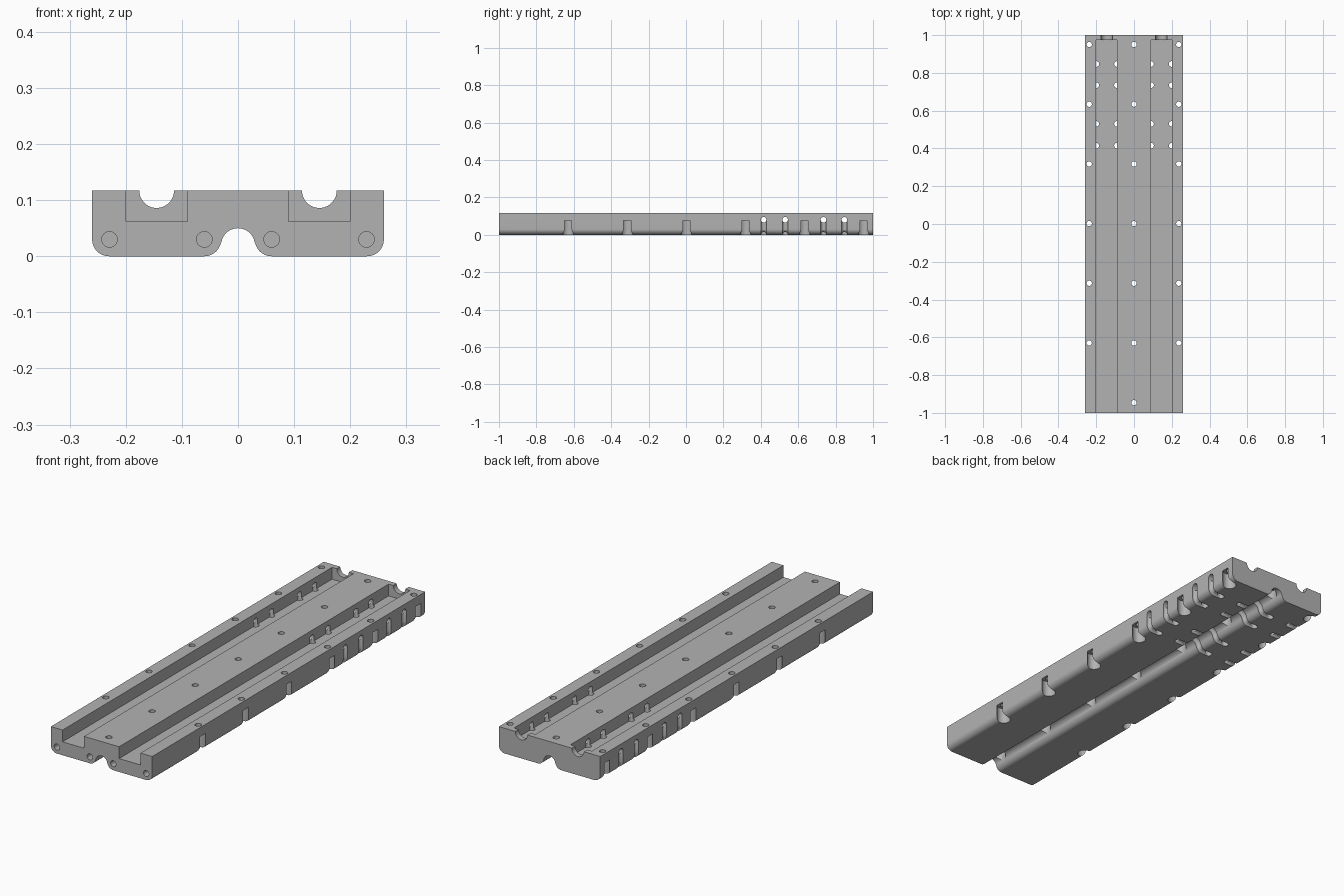
import bpy, bmesh, math
from mathutils import Vector

cube = bpy.data.objects.get("Cube")
if cube:
    bpy.data.objects.remove(cube, do_unlink=True)

WIDTH, HEIGHT, FLOOR = 0.26, 0.117, 0.062
INNER, OUTER, GROOVE_END = 0.09, 0.20, 0.975

grey = bpy.data.materials.new("plain grey")
grey.use_nodes = True
grey.diffuse_color = (0.45, 0.45, 0.45, 1)
grey.node_tree.nodes["Principled BSDF"].inputs["Base Color"].default_value = (0.45, 0.45, 0.45, 1)


def arc(cx, cz, r, start, end, steps=10):
    angles = [math.radians(start + (end - start) * i / steps) for i in range(steps + 1)]
    return [(cx + r * math.cos(a), cz + r * math.sin(a)) for a in angles]


def make(name, bm):
    bmesh.ops.recalc_face_normals(bm, faces=bm.faces)
    mesh = bpy.data.meshes.new(name)
    bm.to_mesh(mesh)
    bm.free()
    obj = bpy.data.objects.new(name, mesh)
    bpy.context.collection.objects.link(obj)
    return obj


def extrude_profile(name, profile, y0, y1):
    bm = bmesh.new()
    rings = [[bm.verts.new((x, y, z)) for x, z in profile] for y in (y0, y1)]
    skin(bm, rings)
    return make(name, bm)


def skin(bm, rings):
    n = len(rings[0])
    for a, b in zip(rings, rings[1:]):
        for i in range(n):
            j = (i + 1) % n
            bm.faces.new((a[i], a[j], b[j], b[i]))
    bm.faces.new(rings[0])
    bm.faces.new(rings[-1])


def tube(name, path, r, sides=20):
    """Round rod along a path, used as a drill or a swept channel."""
    pts = [Vector(p) for p in path]
    bm = bmesh.new()
    rings = []
    for i, p in enumerate(pts):
        t = (pts[min(i + 1, len(pts) - 1)] - pts[max(i - 1, 0)]).normalized()
        u = Vector((1, 0, 0)) if abs(t.y) > 0.9 else Vector((0, 1, 0))
        v = t.cross(u)
        angles = [math.tau * (k + 0.5) / sides for k in range(sides)]
        rings.append([bm.verts.new(p + r * (math.cos(a) * u + math.sin(a) * v)) for a in angles])
    skin(bm, rings)
    return make(name, bm)


def cut(cutter):
    mod = body.modifiers.new(cutter.name, 'BOOLEAN')
    mod.operation = 'DIFFERENCE'
    mod.solver = 'EXACT'
    mod.object = cutter
    cutter.hide_render = True
    bpy.context.view_layer.objects.active = body
    bpy.ops.object.modifier_apply(modifier=mod.name)
    bpy.data.objects.remove(cutter, do_unlink=True)


# Body: rounded lower edges and an arched channel underneath
lean = math.degrees(math.atan2(0.01, 0.06))
arch = arc(0, 0.02, 0.03, 90, lean) + arc(0.06, 0.03, 0.03, 180 + lean, 270)[1:]
corner = arc(0.23, 0.03, 0.03, 270, 360)
half = arch + corner + [(WIDTH, HEIGHT)]
mirrored = [(-x, z) for x, z in reversed(half[1:])]
body = extrude_profile("grooved_base", half + mirrored, -1, 1)

# Two long grooves, each with a half-round notch in the end wall
for s in (-1, 1):
    box = [(s * INNER, FLOOR), (s * OUTER, FLOOR), (s * OUTER, 0.2), (s * INNER, 0.2)]
    cut(extrude_profile("groove", box, -1.1, GROOVE_END))
    x = s * (INNER + OUTER) / 2
    cut(tube("end_notch", [(x, 0.9, HEIGHT), (x, 1.1, HEIGHT)], 0.031, 32))

# Screw holes with wide recesses from below
for row in range(7):
    y = 0.95 - row * 0.316
    for x in (-0.237, 0, 0.237):
        if x and row == 6:
            continue
        cut(tube("screw_recess", [(x, y, -0.05), (x, y, 0.075)], 0.03, 28))
        cut(tube("screw_hole", [(x, y, 0.05), (x, y, 0.2)], 0.014))

# Blind holes in the front face
for s in (-1, 1):
    for x in (0.06, 0.229):
        cut(tube("front_hole", [(s * x, -1.1, 0.03), (s * x, -0.9, 0.03)], 0.014))

# Tie channels: through the walls, down the holes and round the underside
R = 0.015
for y in (0.415, 0.53, 0.735, 0.847):
    cut(tube("tie_passage", [(-0.4, y, 0.08), (0.4, y, 0.08)], R))
    under = [(-x, z) for x, z in reversed(arch[1:])] + arch
    under = [(-INNER, 0)] + under + [(INNER, 0)]
    cut(tube("tie_channel", [(x, y, z) for x, z in under], R))
    for s in (-1, 1):
        for x in (INNER, OUTER):
            cut(tube("tie_hole", [(s * x, y, -0.05), (s * x, y, 0.09)], R))
        side = [(OUTER, 0)] + corner + [(WIDTH, 0.08)]
        cut(tube("side_channel", [(s * x, y, z) for x, z in side], R))

# Finish
body.data.materials.clear()
body.data.materials.append(grey)
for p in body.data.polygons:
    p.material_index = 0
bpy.ops.object.select_all(action='DESELECT')
body.select_set(True)
bpy.context.view_layer.objects.active = body
bpy.ops.object.shade_smooth_by_angle(angle=math.radians(30))
